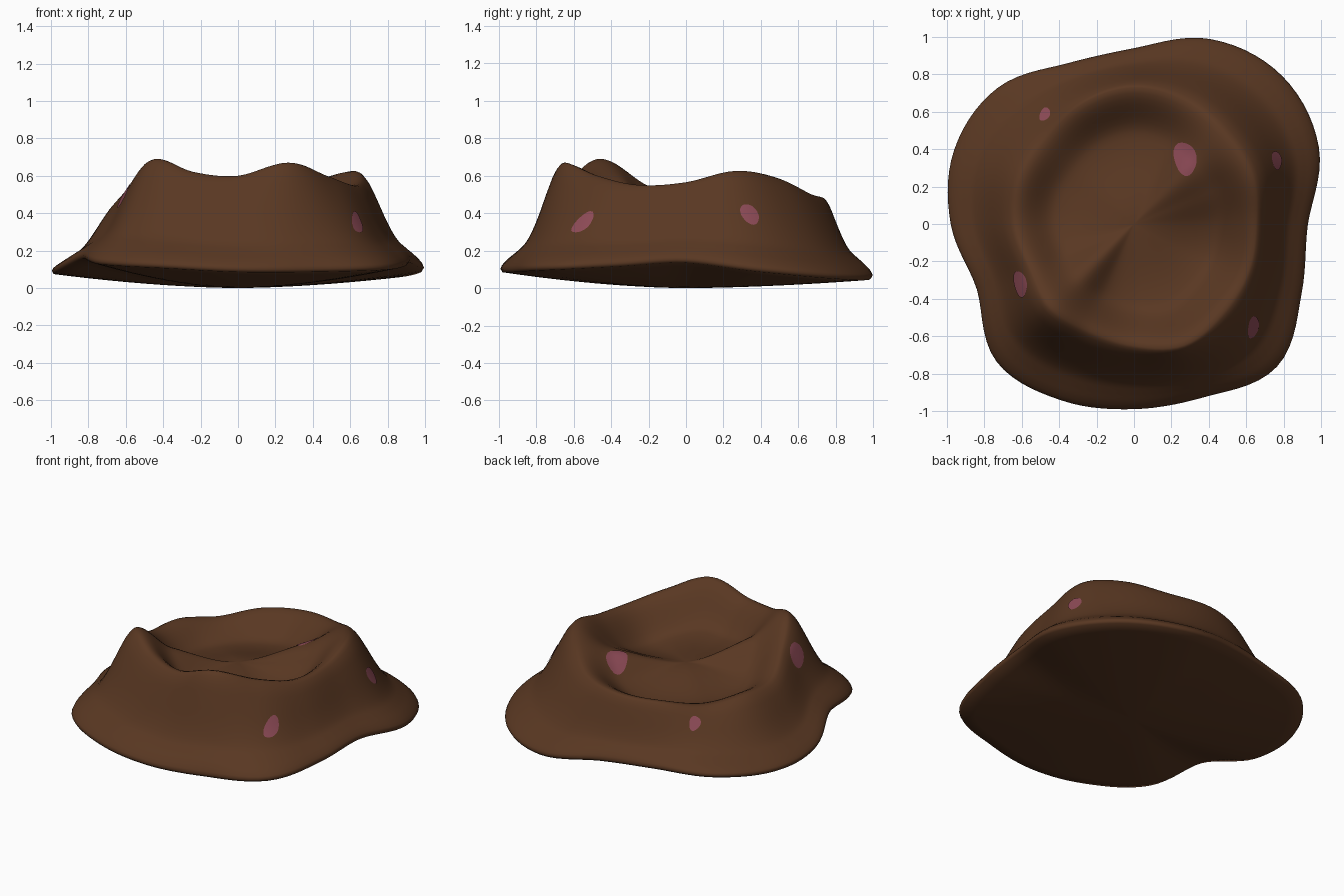
import bpy
import bmesh
import math
from mathutils import Vector

default_cube = bpy.data.objects.get("Cube")
if default_cube:
    bpy.data.objects.remove(default_cube, do_unlink=True)

SEGMENTS = 112
CENTRE = .41    # height of the saddle in the middle of the dent
MIDDLE = .66    # share of the rim radius where the middle heights apply

# Control values around the hat, evenly spaced anticlockwise from +x
RIM_RADIUS = [.65, .68, .68, .71, .73, .7, .65, .65, .63, .6, .63, .62, .65, .7, .67, .66]
RIM_HEIGHT = [.565, .625, .59, .505, .48, .46, .42, .45, .46, .56, .69, .62, .6, .67, .6, .55]
MID_HEIGHT = [.39, .47, .51, .39, .34, .33, .33, .33, .35, .41, .54, .44, .41, .42, .39, .36]
BRIM_RADIUS = [.93, 1.07, 1.12, 1.07, .94, .93, 1.03, 1.04, .98, .91, 1.04, 1.02, .99, 1, 1.08, .97]
BRIM_HEIGHT = [.16, .11, .075, .07, .12, .13, .12, .1, .11, .18, .15, .13, .11, .11, .12, .14]

# Falloff from rim to brim edge: (position, height share)
OUTSIDE = [(0, 1), (.14, .91), (.25, .76), (.45, .45), (.6, .27), (.75, .17), (.9, .08), (1, 0)]
EDGE_SLOPE = -.8


def spline(a, b, c, d, t):
    """Catmull-Rom interpolation between b and c."""
    return b + t / 2 * (c - a + t * (2 * a - 5 * b + 4 * c - d + t * (3 * (b - c) + d - a)))


def hermite(y, v, start, end, w, t):
    """Cubic from y to v over width w with given end slopes."""
    return (y + (v - y) * t * t * (3 - 2 * t)
            + start * w * t * (1 - t) ** 2 - end * w * t * t * (1 - t))


def around(values, angle):
    n = len(values)
    f = angle / math.tau % 1 * n
    i = int(f)
    return spline(*(values[(i + k) % n] for k in (-1, 0, 1, 2)), f - i)


def outside(s):
    s = min(max(s, 0), 1)
    last = len(OUTSIDE) - 1
    i = 0
    while i < last - 1 and s > OUTSIDE[i + 1][0]:
        i += 1

    def slope(j):
        if j in (0, last):
            return EDGE_SLOPE if j else 0
        p, q = OUTSIDE[j - 1], OUTSIDE[j + 1]
        return (q[1] - p[1]) / (q[0] - p[0])

    (x, y), (u, v) = OUTSIDE[i], OUTSIDE[i + 1]
    return hermite(y, v, slope(i), slope(i + 1), u - x, (s - x) / (u - x))


def inside(t, middle, top):
    """Dent from the saddle through the middle height to the rim."""
    slope = (top - CENTRE) * .8
    if t < MIDDLE:
        return hermite(CENTRE, middle, 0, slope, MIDDLE, t / MIDDLE)
    width = 1 - MIDDLE
    return hermite(middle, top, slope, 0, width, (t - MIDDLE) / width)


def height(x, y):
    angle, r = math.atan2(y, x), math.hypot(x, y)
    rim, top = around(RIM_RADIUS, angle), around(RIM_HEIGHT, angle)
    if r <= rim:
        return inside(r / rim, around(MID_HEIGHT, angle), top)
    low = around(BRIM_HEIGHT, angle)
    return low + (top - low) * outside((r - rim) / (around(BRIM_RADIUS, angle) - rim))


def normal(x, y, e=.004):
    return Vector((height(x - e, y) - height(x + e, y),
                   height(x, y - e) - height(x, y + e), 2 * e)).normalized()


def make_material(name, colour):
    mat = bpy.data.materials.new(name)
    mat.use_nodes = True
    mat.diffuse_color = (*colour, 1)
    shader = mat.node_tree.nodes["Principled BSDF"]
    shader.inputs["Base Color"].default_value = (*colour, 1)
    shader.inputs["Roughness"].default_value = .9
    return mat


def make_object(name, bm, material):
    bmesh.ops.recalc_face_normals(bm, faces=bm.faces)
    mesh = bpy.data.meshes.new(name)
    bm.to_mesh(mesh)
    bm.free()
    mesh.materials.append(material)
    mesh.shade_smooth()
    obj = bpy.data.objects.new(name, mesh)
    bpy.context.collection.objects.link(obj)
    return obj


def skin(bm, rings):
    """Bridge closed rings of equal length."""
    for a, b in zip(rings, rings[1:]):
        for i in range(len(a)):
            j = (i + 1) % len(a)
            bm.faces.new((a[i], a[j], b[j], b[i]))


def cap(bm, ring, centre):
    for i in range(len(ring)):
        bm.faces.new((centre, ring[i], ring[(i + 1) % len(ring)]))


brown = make_material("brown felt", (.1, .039, .016))
pink = make_material("dusty pink", (.27, .07, .095))

# Hat body: dented crown, flared brim and shallow convex underside
bm = bmesh.new()
angles = [math.tau * i / SEGMENTS for i in range(SEGMENTS)]
rings = []


def add_ring(place):
    rings.append([bm.verts.new(place(a)) for a in angles])


def polar(a, r, z):
    return (r * math.cos(a), r * math.sin(a), z)


def on_top(a, r):
    return polar(a, r, height(r * math.cos(a), r * math.sin(a)))


for k in range(1, 25):
    add_ring(lambda a: on_top(a, around(RIM_RADIUS, a) * k / 24))
for k in range(1, 24):
    def outer(a):
        rim = around(RIM_RADIUS, a)
        return on_top(a, rim + (around(BRIM_RADIUS, a) - .008 - rim) * k / 23)
    add_ring(outer)
add_ring(lambda a: polar(a, around(BRIM_RADIUS, a), around(BRIM_HEIGHT, a) - .008))
for k in range(12, 0, -1):
    add_ring(lambda a: polar(a, (around(BRIM_RADIUS, a) - .01) * k / 12,
                             (around(BRIM_HEIGHT, a) - .025) * (k / 12) ** 1.7))
skin(bm, rings)
cap(bm, rings[0], bm.verts.new((0, 0, CENTRE)))
cap(bm, rings[-1], bm.verts.new((0, 0, 0)))
make_object("hat_body", bm, brown)


# Painted spots that follow the surface
def spot(name, x, y, half_width, half_length, tilt):
    bm = bmesh.new()

    def point(share, a):
        wobble = 1 + .06 * math.sin(3 * a + 1)
        p = share * wobble * half_width * math.cos(a)
        q = share * wobble * half_length * math.sin(a)
        u = x + p * math.cos(tilt) - q * math.sin(tilt)
        v = y + p * math.sin(tilt) + q * math.cos(tilt)
        return bm.verts.new(Vector((u, v, height(u, v))) + normal(u, v) * .004)

    loops = [[point(k / 5, math.tau * i / 20) for i in range(20)] for k in range(1, 6)]
    skin(bm, loops)
    cap(bm, loops[0], point(0, 0))
    obj = make_object(name, bm, pink)
    if sum(f.normal.z for f in obj.data.polygons) < 0:
        obj.data.flip_normals()


spot("spot_inside_crown", .275, .35, .06, .09, .2)
spot("spot_left_side", .76, .34, .026, .05, .15)
spot("spot_right_side", -.605, -.32, .034, .072, .2)
spot("spot_front_left", .635, -.55, .028, .06, -.2)
spot("spot_back_right", -.475, .585, .026, .038, -.5)
